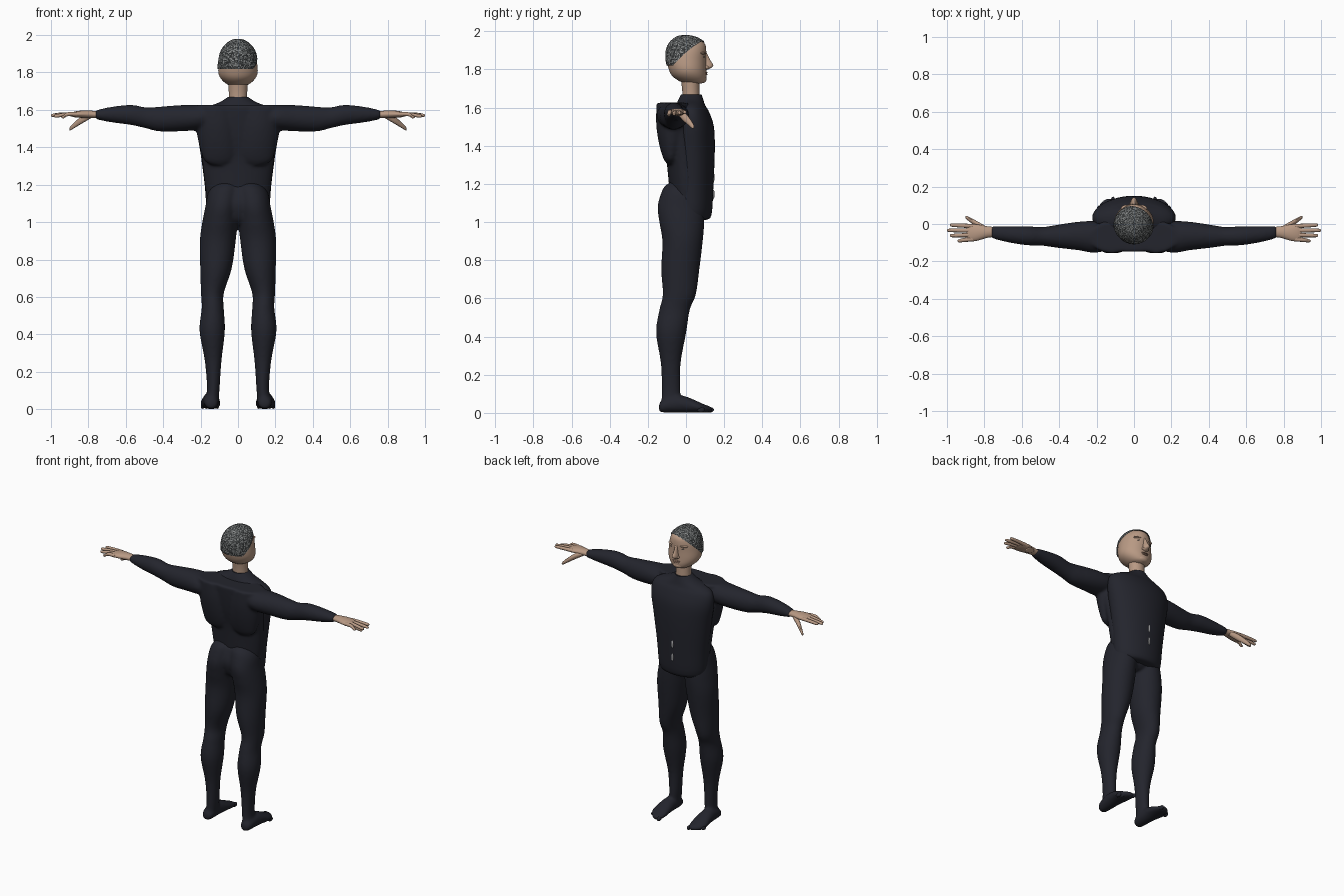
import bpy, bmesh, math, random
from mathutils import Vector

random.seed(4)
cube = bpy.data.objects.get("Cube")
if cube:
    bpy.data.objects.remove(cube, do_unlink=True)


def material(name, r, g, b):
    m = bpy.data.materials.new(name)
    m.use_nodes = True
    m.diffuse_color = (r, g, b, 1)
    bsdf = m.node_tree.nodes["Principled BSDF"]
    bsdf.inputs["Base Color"].default_value = (r, g, b, 1)
    bsdf.inputs["Roughness"].default_value = 0.8
    return m


SUIT = material("dark suit", .017, .018, .026)
SKIN = material("skin", .48, .32, .23)
LIP = material("lips", .37, .22, .16)
EYE = material("eye grey", .2, .17, .15)
SLIT = material("pale slit", .45, .45, .46)
HAIR = [material("hair black", .022, .024, .025),
        material("hair dark grey", .07, .075, .075),
        material("hair light grey", .25, .26, .26)]
parts = []


def finish(name, bm, mats, mirror=False):
    bmesh.ops.recalc_face_normals(bm, faces=bm.faces)
    me = bpy.data.meshes.new(name)
    bm.to_mesh(me)
    bm.free()
    for m in mats:
        me.materials.append(m)
    ob = bpy.data.objects.new(name, me)
    bpy.context.collection.objects.link(ob)
    if mirror:
        ob.modifiers.new("Mirror", "MIRROR").use_mirror_merge = False
    parts.append(ob)
    return ob


def spline(rows, steps):
    """Catmull-Rom interpolation through the cross-section rows."""
    rows = [Vector(r) for r in rows]
    out = []
    for i in range(len(rows) - 1):
        a, b = rows[max(i - 1, 0)], rows[i]
        c, d = rows[i + 1], rows[min(i + 2, len(rows) - 1)]
        for k in range(steps):
            t = k / steps
            out.append(b + (c - a) * (t / 2) + (a * 2 - b * 5 + c * 4 - d) * (t * t / 2)
                       + (b * 3 - a - c * 3 + d) * (t ** 3 / 2))
    return out + [rows[-1]]


def loft_mesh(axis, rows, seg=32, steps=4):
    """Rows are (position on axis, two centre coordinates, two radii)."""
    bm = bmesh.new()
    rings = []
    for t, u, v, ru, rv in spline(rows, steps):
        ring = []
        for k in range(seg):
            a = math.tau * k / seg
            p, q = u + max(ru, .001) * math.cos(a), v + max(rv, .001) * math.sin(a)
            ring.append(bm.verts.new({"x": (t, p, q), "y": (p, t, q), "z": (p, q, t)}[axis]))
        rings.append(ring)
    for lo, hi in zip(rings, rings[1:]):
        for k in range(seg):
            n = (k + 1) % seg
            bm.faces.new((lo[k], lo[n], hi[n], hi[k]))
    bm.faces.new(rings[0])
    bm.faces.new(rings[-1])
    bmesh.ops.recalc_face_normals(bm, faces=bm.faces)
    return bm


def loft(name, axis, rows, mat, mirror=False, seg=32, steps=4):
    return finish(name, loft_mesh(axis, rows, seg, steps), [mat], mirror)


def ellipsoid(name, centre, radii, mat, mirror=False):
    bm = bmesh.new()
    bmesh.ops.create_uvsphere(bm, u_segments=24, v_segments=14, radius=1)
    bmesh.ops.scale(bm, vec=radii, verts=bm.verts)
    bmesh.ops.translate(bm, vec=centre, verts=bm.verts)
    return finish(name, bm, [mat], mirror)


def blend(name, lofts, mat):
    """Mirror overlapping lofts and fuse them into one smooth skin."""
    bm = bmesh.new()
    for piece in lofts:
        me = bpy.data.meshes.new("piece")
        piece.to_mesh(me)
        piece.free()
        bm.from_mesh(me)
        bpy.data.meshes.remove(me)
    ob = finish(name, bm, [mat], True)
    remesh = ob.modifiers.new("Fuse", "REMESH")
    remesh.mode = "VOXEL"
    remesh.voxel_size = .009
    remesh.use_smooth_shade = True
    smooth = ob.modifiers.new("Soften", "SMOOTH")
    smooth.factor = .5
    smooth.iterations = 6


# Legs, buttocks, pelvis and feet
leg = loft_mesh("z", [
    (.04, .14, -.08, .036, .05), (.115, .132, -.078, .034, .049),
    (.26, .133, -.08, .045, .052), (.42, .138, -.078, .068, .079),
    (.54, .135, -.06, .059, .08), (.62, .137, -.035, .061, .087),
    (.75, .118, -.03, .084, .1), (.9, .108, -.018, .096, .106),
    (1, .097, -.022, .094, .118), (1.08, .086, -.027, .089, .122),
    (1.15, .076, -.027, .086, .104), (1.19, .066, -.03, .07, .08),
    (1.215, .06, -.03, .035, .04)])
pelvis = loft_mesh("z", [(.985, 0, -.01, .05, .06), (1.02, 0, -.012, .1, .095),
                         (1.1, 0, -.018, .13, .108), (1.19, 0, -.015, .12, .08)])
foot = loft_mesh("y", [
    (-.142, .143, .027, .018, .02), (-.125, .143, .034, .035, .032),
    (-.07, .143, .045, .042, .044), (-.01, .145, .045, .046, .044),
    (.06, .147, .031, .054, .03), (.1, .142, .022, .046, .021),
    (.135, .128, .018, .024, .014)])
blend("legs", [leg, pelvis, foot], SUIT)
for i in range(5):
    ellipsoid("toe", (.112 + .019 * i, .126 - .012 * i, .016), (.011, .02, .014), SUIT, True)

# Chest shell with hem and collar
loft("chest", "z", [
    (1.012, 0, .022, .135, .085), (1.04, 0, .027, .164, .107),
    (1.2, 0, .033, .178, .111), (1.38, 0, .035, .202, .116),
    (1.5, 0, .035, .222, .111), (1.575, 0, .03, .216, .092),
    (1.612, 0, .025, .175, .076), (1.64, 0, .025, .1, .066),
    (1.67, 0, .028, .052, .053)], SUIT, seg=48)
for z in (1.145, 1.235):
    ellipsoid("front_slit", (0, .145, z), (.007, .004, .027), SLIT)

# Back with flat shoulder top, paired back muscles and arms
back = loft_mesh("z", [
    (1.1, 0, 0, .16, .08), (1.2, 0, 0, .178, .09),
    (1.34, 0, -.013, .192, .092), (1.45, 0, -.035, .205, .095),
    (1.54, 0, -.055, .215, .088), (1.626, 0, -.065, .22, .085)])
lat = loft_mesh("z", [
    (1.305, .1, -.08, .04, .02), (1.33, .1, -.08, .08, .037),
    (1.38, .101, -.077, .098, .057), (1.45, .106, -.073, .11, .076),
    (1.53, .112, -.07, .115, .087), (1.626, .118, -.068, .118, .086)])
arm = loft_mesh("x", [
    (.1, -.07, 1.56, .05, .05), (.2, -.07, 1.56, .084, .066),
    (.3, -.064, 1.556, .076, .07), (.42, -.066, 1.551, .06, .066),
    (.49, -.066, 1.557, .05, .056), (.57, -.063, 1.573, .051, .054),
    (.68, -.054, 1.575, .043, .041), (.764, -.043, 1.574, .033, .023)])
blend("back_and_arms", [back, lat, arm], SUIT)

# Hands
loft("palm", "x", [
    (.74, -.043, 1.574, .026, .017), (.785, -.043, 1.576, .031, .02),
    (.84, -.046, 1.577, .044, .019), (.875, -.047, 1.576, .046, .015),
    (.895, -.047, 1.575, .042, .009)], SKIN, True, 24)
for i, name in enumerate(("index", "middle", "ring", "little")):
    y0, y1 = -.012 - .023 * i, -.006 - .028 * i
    tip = (.985, 1, .985, .945)[i]
    z1 = 1.575 - .004 * i
    loft(name + "_finger", "x", [
        (.86, y0, 1.577, .012, .012), (.91, (y0 + y1) / 2, 1.577, .011, .011),
        (tip - .012, y1, z1, .009, .009), (tip, y1, z1, .003, .003)], SKIN, True, 10, 3)
loft("thumb", "x", [
    (.785, -.03, 1.57, .014, .014), (.83, -.008, 1.55, .018, .02),
    (.87, .018, 1.522, .013, .016), (.895, .034, 1.502, .009, .011),
    (.902, .038, 1.496, .003, .004)], SKIN, True, 12, 3)

# Neck and head
loft("neck", "z", [(1.6, 0, .026, .052, .048), (1.68, 0, .026, .049, .045),
                   (1.77, 0, .02, .053, .05)], SKIN)
head_rows = [(1.726, 0, .045, .025, .035), (1.737, 0, .035, .058, .066),
             (1.765, 0, .018, .09, .089), (1.8, 0, .008, .105, .098),
             (1.85, 0, .002, .102, .103), (1.9, 0, .004, .092, .102),
             (1.935, 0, .008, .073, .09), (1.96, 0, .004, .046, .06),
             (1.972, 0, 0, .022, .03), (1.975, 0, 0, .004, .005)]
loft("head", "z", head_rows, SKIN, seg=48)

# Hair cap, trimmed to a slightly lopsided sloping hairline and speckled
bm = loft_mesh("z", [(z + .005, x, y - .002, rx + .005, ry + .005)
                     for z, x, y, rx, ry in head_rows], 88, 8)
for point, normal in (((0, 0, 1.82), (0, 0, 1)), ((0, 0, 1.86), (-.28, -.92, 1))):
    bmesh.ops.bisect_plane(bm, geom=bm.verts[:] + bm.edges[:] + bm.faces[:],
                           plane_co=point, plane_no=normal, clear_inner=True)
bmesh.ops.triangulate(bm, faces=bm.faces)
for f in bm.faces:
    f.material_index = random.choices((0, 1, 2), (4, 4, 3))[0]
finish("hair", bm, HAIR)

# Face
loft("nose", "z", [(1.798, 0, .1, .012, .01), (1.808, 0, .103, .02, .028),
                   (1.822, 0, .103, .018, .04), (1.85, 0, .097, .013, .03),
                   (1.885, 0, .09, .011, .02), (1.905, 0, .08, .01, .018)], SKIN, seg=20)
ellipsoid("nostril_wing", (.013, .105, 1.811), (.011, .016, .009), SKIN, True)
ellipsoid("brow", (.036, .083, 1.885), (.034, .02, .008), SKIN, True)
ellipsoid("eye", (.036, .0925, 1.866), (.015, .006, .005), EYE, True)
ellipsoid("upper_lip", (0, .1, 1.783), (.028, .014, .005), LIP)
ellipsoid("lower_lip", (0, .099, 1.774), (.025, .014, .006), LIP)
ellipsoid("chin", (0, .082, 1.75), (.04, .026, .022), SKIN)

# Smooth shading
bpy.ops.object.select_all(action="DESELECT")
for ob in parts:
    ob.select_set(True)
bpy.context.view_layer.objects.active = parts[0]
bpy.ops.object.shade_smooth_by_angle(angle=math.radians(40))
